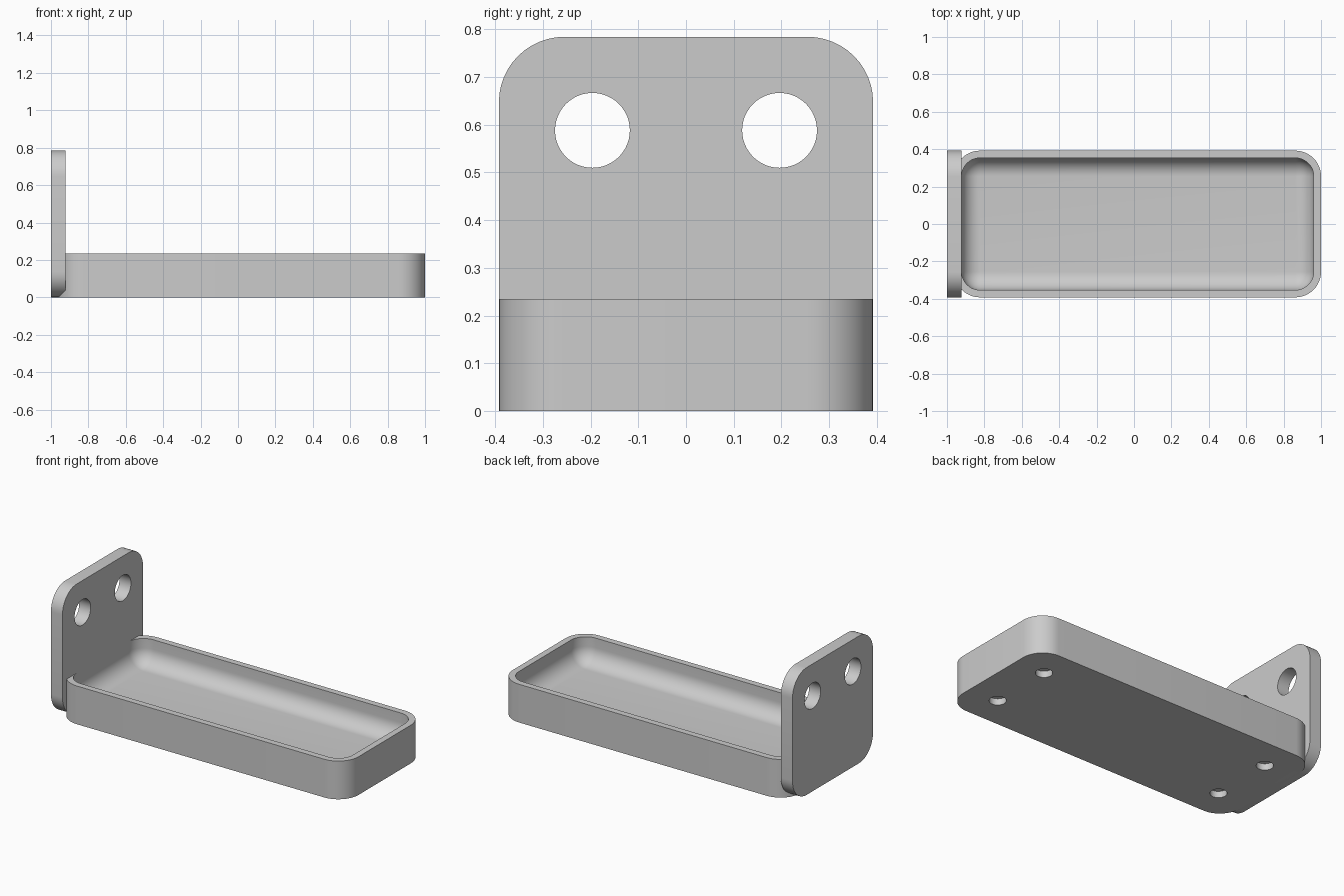
import bpy, bmesh, math
from mathutils import Matrix

cube = bpy.data.objects.get("Cube")
if cube:
    bpy.data.objects.remove(cube, do_unlink=True)

MM = 1 / 51  # one millimetre in model units

grey = bpy.data.materials.new("plain grey")
grey.use_nodes = True
colour = (0.6, 0.6, 0.6, 1)
grey.diffuse_color = colour
grey.node_tree.nodes["Principled BSDF"].inputs["Base Color"].default_value = colour


def rounded_rect(length, width, radius, steps=12):
    """Outline of a centred rectangle with rounded corners."""
    points = []
    for quarter, (sx, sy) in enumerate([(1, 1), (-1, 1), (-1, -1), (1, -1)]):
        for i in range(steps + 1):
            a = (quarter + i / steps) * math.pi / 2
            points.append((sx * (length / 2 - radius) + radius * math.cos(a),
                           sy * (width / 2 - radius) + radius * math.sin(a)))
    return points


def loft(name, sections, matrix):
    """Skin a stack of outlines (length, width, radius, height), capped at both ends."""
    bm = bmesh.new()
    rings = [[bm.verts.new((x, y, z)) for x, y in rounded_rect(l, w, r)]
             for l, w, r, z in sections]
    for a, b in zip(rings, rings[1:]):
        for i in range(len(a)):
            j = (i + 1) % len(a)
            bm.faces.new((a[i], a[j], b[j], b[i]))
    bm.faces.new(rings[0][::-1])
    bm.faces.new(rings[-1])
    bmesh.ops.remove_doubles(bm, verts=bm.verts, dist=1e-4)
    bmesh.ops.recalc_face_normals(bm, faces=bm.faces)
    bm.transform(matrix @ Matrix.Scale(MM, 4))
    mesh = bpy.data.meshes.new(name)
    bm.to_mesh(mesh)
    bm.free()
    mesh.materials.append(grey)
    obj = bpy.data.objects.new(name, mesh)
    bpy.context.collection.objects.link(obj)
    return obj


def drill(obj, centres, radius, depth, axis):
    """Cut round holes in an object, then remove the cutters."""
    for centre in centres:
        bpy.ops.mesh.primitive_cylinder_add(
            vertices=48, radius=radius * MM, depth=depth * MM,
            location=[c * MM for c in centre],
            rotation=(0, math.pi / 2 if axis == "X" else 0, 0))
        cutter = bpy.context.object
        cutter.hide_render = True
        cutter.data.materials.append(grey)
        mod = obj.modifiers.new("hole", "BOOLEAN")
        mod.operation, mod.solver, mod.object = "DIFFERENCE", "EXACT", cutter
        bpy.context.view_layer.objects.active = obj
        bpy.ops.object.modifier_apply(modifier=mod.name)
        bpy.data.objects.remove(cutter, do_unlink=True)


def smooth(obj):
    bpy.ops.object.select_all(action="DESELECT")
    obj.select_set(True)
    bpy.context.view_layer.objects.active = obj
    bpy.ops.object.shade_smooth_by_angle(angle=math.radians(30))


# Tray: straight outer wall, rim, then a cavity with a rounded bottom edge
wall, floor, fillet, height = 2, 4, 5, 12
sections = [(100, 40, 7, 0), (100, 40, 7, height),
            (100 - 2 * wall, 40 - 2 * wall, fillet, height)]
for i in range(13):
    a = i / 12 * math.pi / 2
    inset = fillet * (1 - math.cos(a))
    sections.append((96 - 2 * inset, 36 - 2 * inset, fillet - inset,
                     floor + fillet * (1 - math.sin(a))))
tray = loft("tray", sections, Matrix.Translation((MM, 0, 0)))

# Shallow round recesses for feet under the tray
drill(tray, [(1 + sx * 40, sy * 10, 0) for sx in (-1, 1) for sy in (-1, 1)], 2.4, 4, "Z")
smooth(tray)

# Upright mounting plate with rounded corners and two screw holes
upright = Matrix.Translation((-49 * MM, 0, 20 * MM)) @ Matrix.Rotation(math.pi / 2, 4, "Y")
plate = loft("mounting_plate", [(40, 40, 7, -2), (40, 40, 7, 2)], upright)
drill(plate, [(-49, y, 30) for y in (-10, 10)], 4, 10, "X")
smooth(plate)
